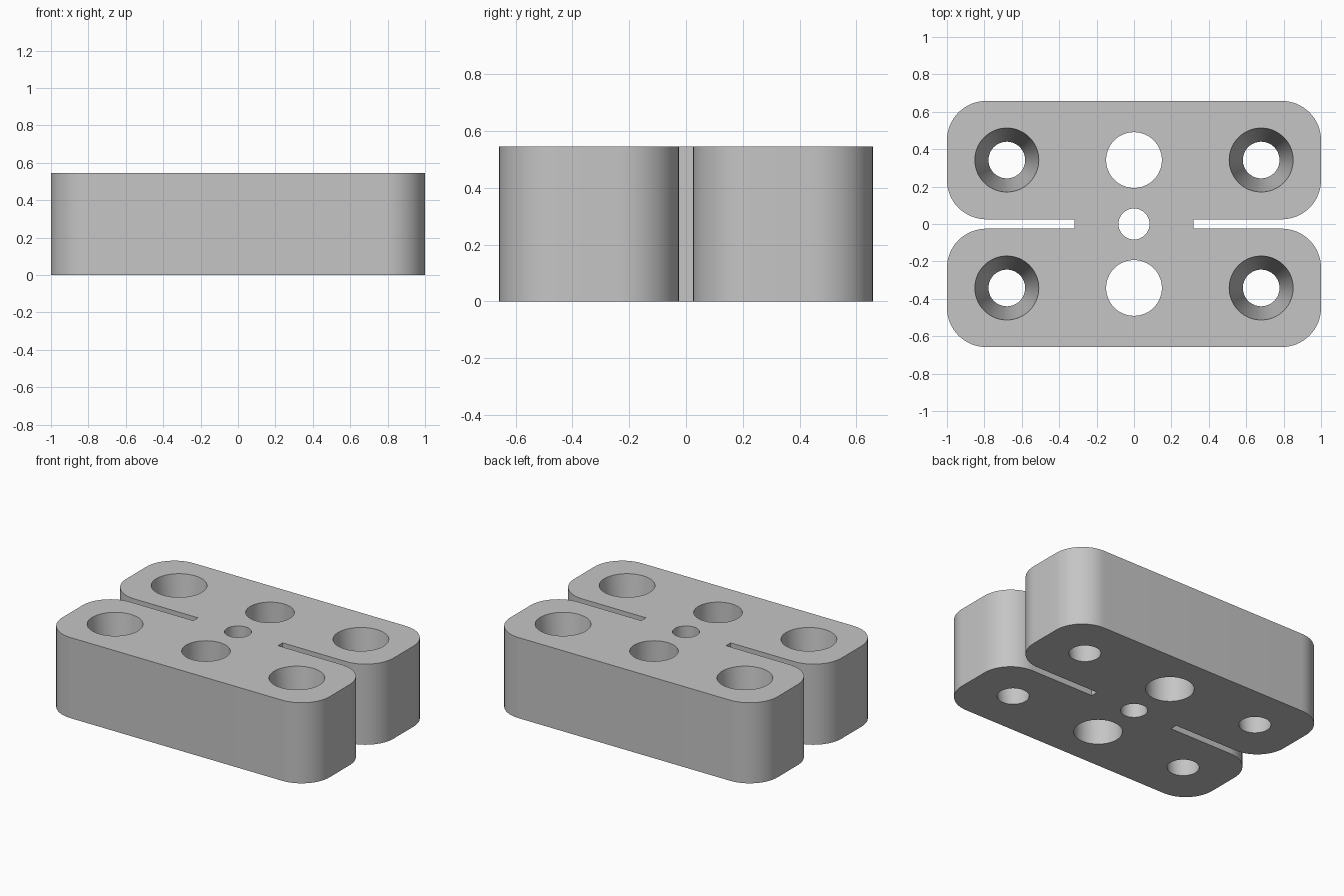
import bpy
import bmesh
from math import cos, sin, pi, radians

HEIGHT = 0.545
HALF_X, HALF_Y = 1.0, 0.658
SLOT_X, SLOT_Y = 0.317, 0.025     # slot end and half width
CORNER = 0.21
MARGIN = 0.05                     # cutter overshoot

cube = bpy.data.objects.get("Cube")
if cube:
    bpy.data.objects.remove(cube, do_unlink=True)

grey = bpy.data.materials.new("plain_grey")
grey.use_nodes = True
colour = (0.56, 0.56, 0.56, 1)
grey.diffuse_color = colour
grey.node_tree.nodes["Principled BSDF"].inputs["Base Color"].default_value = colour


def add_object(name, bm):
    bmesh.ops.recalc_face_normals(bm, faces=bm.faces)
    mesh = bpy.data.meshes.new(name)
    bm.to_mesh(mesh)
    bm.free()
    mesh.materials.append(grey)
    obj = bpy.data.objects.new(name, mesh)
    bpy.context.collection.objects.link(obj)
    return obj


def arc(cx, cy, start, steps=16):
    """Quarter circle, counter-clockwise from the start angle."""
    angles = [start + pi / 2 * i / steps for i in range(steps + 1)]
    return [(cx + CORNER * cos(a), cy + CORNER * sin(a)) for a in angles]


# Block outline: one quarter, mirrored around both axes
quarter = [(SLOT_X, SLOT_Y)]
quarter += arc(HALF_X - CORNER, SLOT_Y + CORNER, -pi / 2)
quarter += arc(HALF_X - CORNER, HALF_Y - CORNER, 0)
half = quarter + [(-x, y) for x, y in reversed(quarter)]
outline = half + [(x, -y) for x, y in reversed(half)]

bm = bmesh.new()
base = bm.faces.new([bm.verts.new((x, y, 0)) for x, y in outline])
top = bmesh.ops.extrude_face_region(bm, geom=[base], use_keep_orig=True)["geom"]
bmesh.ops.translate(bm, vec=(0, 0, HEIGHT),
                    verts=[v for v in top if isinstance(v, bmesh.types.BMVert)])
block = add_object("clamp_block", bm)


def drill(name, x, y, r_bottom, r_top):
    """Straight or tapered through hole with the given radii at each face."""
    flare = (r_top - r_bottom) / HEIGHT * MARGIN
    bm = bmesh.new()
    bmesh.ops.create_cone(bm, cap_ends=True, segments=64,
                          radius1=r_bottom - flare, radius2=r_top + flare,
                          depth=HEIGHT + 2 * MARGIN)
    bmesh.ops.translate(bm, verts=bm.verts, vec=(x, y, HEIGHT / 2))
    cutter = add_object(name, bm)
    cutter.hide_render = True
    mod = block.modifiers.new(name, "BOOLEAN")
    mod.operation = "DIFFERENCE"
    mod.solver = "EXACT"
    mod.object = cutter
    return cutter


# Centre hole, two large holes and four tapered screw holes
cutters = [drill("centre_hole", 0, 0, 0.083, 0.083)]
for sy in (-1, 1):
    cutters.append(drill("large_hole", 0, sy * 0.342, 0.149, 0.149))
    for sx in (-1, 1):
        cutters.append(drill("tapered_hole", sx * 0.68, sy * 0.342, 0.098, 0.171))

# Apply the cuts, then discard the cutters
bpy.ops.object.select_all(action="DESELECT")
bpy.context.view_layer.objects.active = block
block.select_set(True)
for mod in list(block.modifiers):
    bpy.ops.object.modifier_apply(modifier=mod.name)
for cutter in cutters:
    bpy.data.objects.remove(cutter, do_unlink=True)
bpy.ops.object.shade_smooth_by_angle(angle=radians(30))
